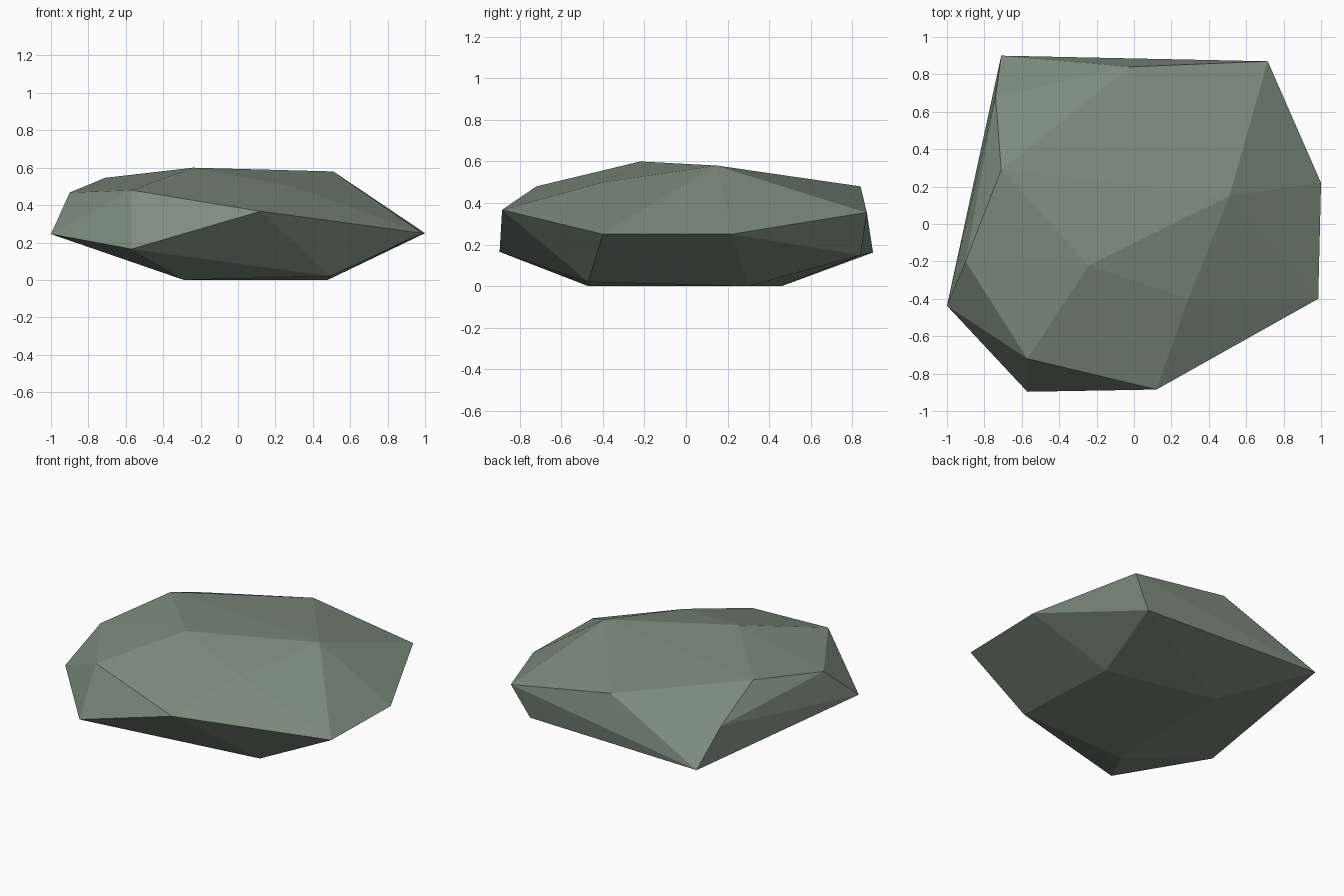
import bpy, bmesh

if "Cube" in bpy.data.objects:
    bpy.data.objects.remove(bpy.data.objects["Cube"])

# corner points of the boulder, grouped by height
CROWN = [(-0.24, -0.22, 0.60), (0.51, 0.15, 0.58), (-0.71, 0.29, 0.546), (0.29, -0.40, 0.50),
         (-0.57, -0.72, 0.48), (-0.02, 0.84, 0.48), (-0.90, -0.20, 0.467)]
GIRDLE = [(-0.74, 0.68, 0.386), (0.12, -0.885, 0.367), (0.715, 0.87, 0.355), (1.0, 0.22, 0.25),
          (0.985, -0.40, 0.25), (-1.0, -0.437, 0.245), (-0.57, -0.897, 0.165), (-0.71, 0.90, 0.162),
          (0.59, 0.84, 0.15)]
BASE = [(0.48, 0.30, 0.0), (-0.26, 0.46, 0.0), (-0.29, -0.47, 0.0), (0.495, -0.47, 0.02)]

# faceted stone: convex shell around the points
bm = bmesh.new()
for p in CROWN + GIRDLE + BASE:
    bm.verts.new(p)
res = bmesh.ops.convex_hull(bm, input=bm.verts[:])
loose = [v for v in bm.verts if not v.link_faces]
bmesh.ops.delete(bm, geom=loose, context='VERTS')
bmesh.ops.recalc_face_normals(bm, faces=bm.faces[:])
mesh = bpy.data.meshes.new("boulder")
bm.to_mesh(mesh)
bm.free()

# single grey-green stone colour, flat faces
mat = bpy.data.materials.new("grey_green_stone")
mat.diffuse_color = (0.205, 0.260, 0.208, 1.0)
mat.use_nodes = True
mat.node_tree.nodes["Principled BSDF"].inputs["Base Color"].default_value = mat.diffuse_color
mesh.materials.append(mat)
boulder = bpy.data.objects.new("boulder", mesh)
bpy.context.collection.objects.link(boulder)
